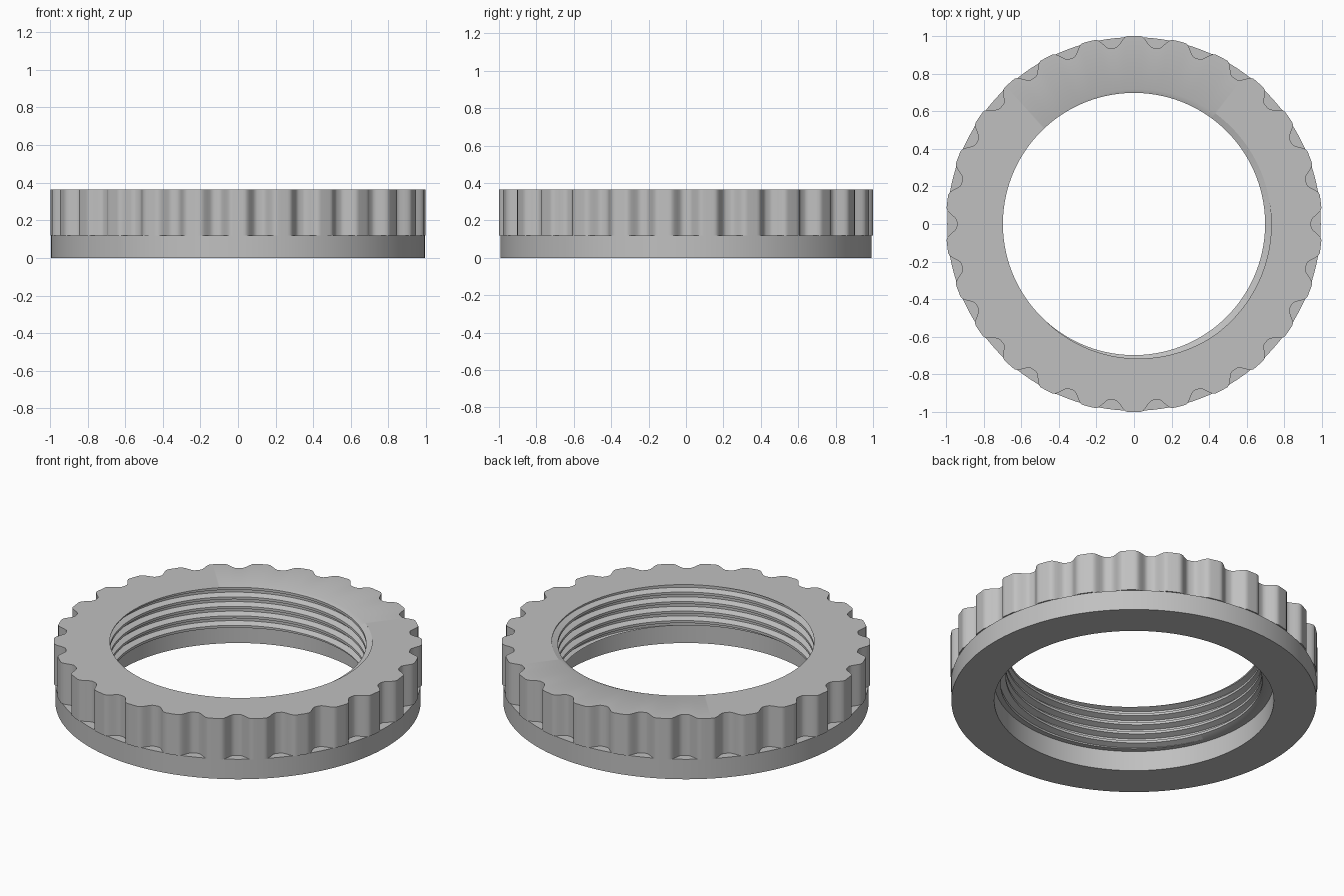
import bpy, bmesh, math

cube = bpy.data.objects.get("Cube")
if cube:
    bpy.data.objects.remove(cube, do_unlink=True)

# Main dimensions
TOP, LEDGE = 0.365, 0.12
BASE_R, BORE_R = 0.993, 0.76
GRIP_R, NOTCH_DEPTH, NOTCHES = 1.0, 0.058, 26
CREST_R, THREAD_DEPTH, PITCH = 0.697, 0.033, 0.057
CREST, FLANK = 0.13, 0.35      # half crest and flank end, as parts of a pitch
COLUMNS = NOTCHES * 20
TURN = 2 * math.pi


def grip_radius(angle):
    """Outer wall with smooth scalloped finger notches."""
    step = TURN / NOTCHES
    arc = abs((angle + step / 2) % step - step / 2)
    t = min(max((0.085 - arc) / 0.07, 0), 1)
    return GRIP_R - NOTCH_DEPTH * t * t * (3 - 2 * t)


def thread_phase(angle):
    return angle / TURN - 0.5 + TOP / PITCH


def thread_radius(angle, z):
    """Trapezoid thread that climbs one pitch per turn."""
    u = z / PITCH - thread_phase(angle)
    u = abs(u - round(u))
    t = min(max((u - CREST) / (FLANK - CREST), 0), 1)
    return CREST_R + THREAD_DEPTH * t


def section(angle):
    """Closed cross-section: base, ledge, grip wall, thread and lower bore."""
    grip = grip_radius(angle)
    pts = [(BORE_R, 0), (BASE_R, 0), (BASE_R, LEDGE), (grip, LEDGE), (grip, TOP)]
    for n in range(2, -7, -1):
        for off in (1 - CREST, 1 - FLANK, FLANK, CREST):
            z = PITCH * (n + off + thread_phase(angle))
            z = min(max(z, LEDGE), TOP)
            pts.append((thread_radius(angle, z), z))
    pts.append((BORE_R, LEDGE))
    return pts


# Sweep the section round the axis
bm = bmesh.new()
columns = []
for i in range(COLUMNS + 1):
    a = TURN * i / COLUMNS
    columns.append([bm.verts.new((r * math.cos(a), r * math.sin(a), z))
                    for r, z in section(a)])
for left, right in zip(columns, columns[1:]):
    for k in range(len(left)):
        j = (k + 1) % len(left)
        bm.faces.new((left[k], right[k], right[j], left[j]))
bmesh.ops.remove_doubles(bm, verts=bm.verts, dist=0.00002)
bmesh.ops.recalc_face_normals(bm, faces=bm.faces)

mesh = bpy.data.meshes.new("threaded_ring")
bm.to_mesh(mesh)
bm.free()
ring = bpy.data.objects.new("threaded_ring", mesh)
bpy.context.collection.objects.link(ring)

# Plain grey material
grey = bpy.data.materials.new("plain_grey")
grey.use_nodes = True
colour = (0.53, 0.53, 0.53, 1)
grey.diffuse_color = colour
for node in grey.node_tree.nodes:
    if node.type == 'BSDF_PRINCIPLED':
        node.inputs["Base Color"].default_value = colour
mesh.materials.append(grey)

# Smooth walls, crisp corners
for obj in bpy.context.selected_objects:
    obj.select_set(False)
ring.select_set(True)
bpy.context.view_layer.objects.active = ring
bpy.ops.object.shade_smooth_by_angle(angle=math.radians(35))
